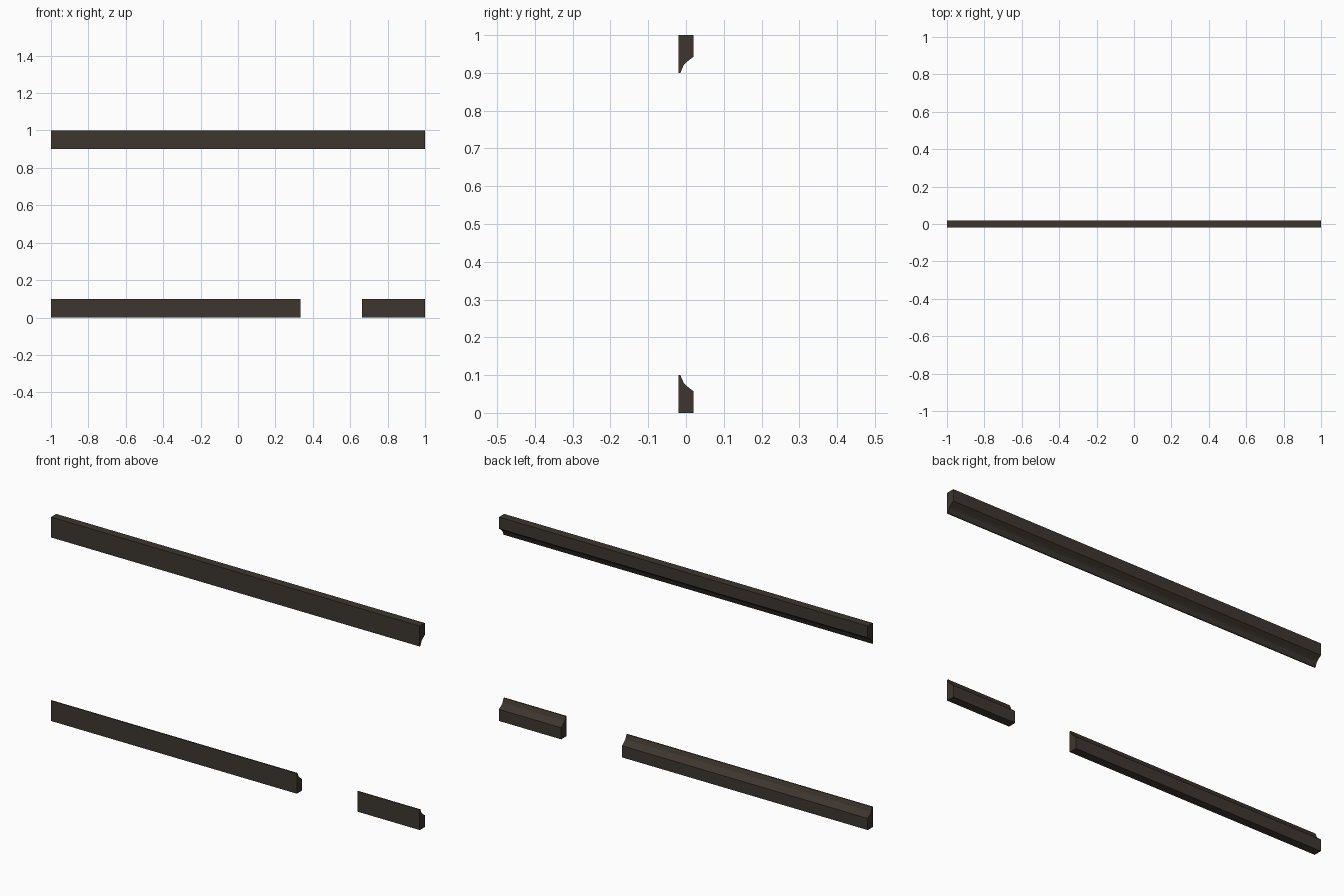
import bpy, bmesh

if "Cube" in bpy.data.objects:
    bpy.data.objects.remove(bpy.data.objects["Cube"])

# Dark wood colour shared by all trim
wood = bpy.data.materials.new("dark_brown_wood")
wood.diffuse_color = (0.047, 0.037, 0.028, 1)
wood.use_nodes = True
wood.node_tree.nodes["Principled BSDF"].inputs["Base Color"].default_value = wood.diffuse_color

# Moulding cross-section (y, z), flat side at the bottom
PROFILE = [(-0.02, 0), (0.02, 0), (0.02, 0.057), (0.002, 0.071),
           (-0.006, 0.079), (-0.015, 0.1), (-0.02, 0.1)]


def moulding(name, x0, x1, flip=False):
    """Extrude the profile along x; flip hangs it down from z = 1."""
    bm = bmesh.new()
    pts = [(y, 1 - z if flip else z) for y, z in PROFILE]
    face = bm.faces.new([bm.verts.new((x0, y, z)) for y, z in pts])
    ext = bmesh.ops.extrude_face_region(bm, geom=[face], use_keep_orig=True)
    verts = [g for g in ext["geom"] if isinstance(g, bmesh.types.BMVert)]
    bmesh.ops.translate(bm, verts=verts, vec=(x1 - x0, 0, 0))
    bmesh.ops.recalc_face_normals(bm, faces=bm.faces[:])
    mesh = bpy.data.meshes.new(name)
    bm.to_mesh(mesh)
    bm.free()
    mesh.materials.append(wood)
    bpy.context.collection.objects.link(bpy.data.objects.new(name, mesh))


# Crown along the top, skirting either side of the door gap
moulding("crown_moulding", -1, 1, flip=True)
moulding("skirting_left", -1, 0.333)
moulding("skirting_right", 0.663, 1)
